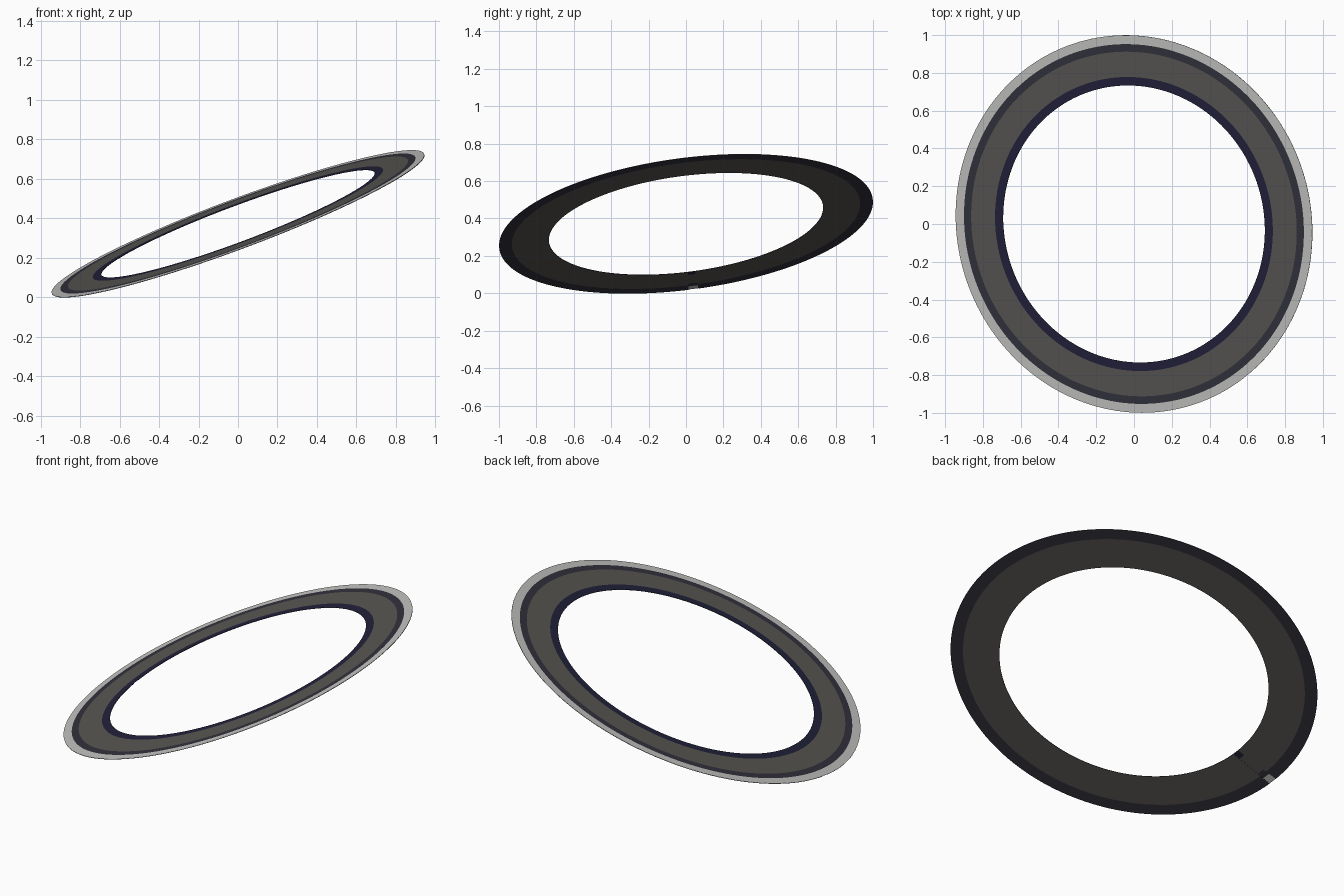
import bpy, bmesh, math
from mathutils import Vector

if "Cube" in bpy.data.objects:
    bpy.data.objects.remove(bpy.data.objects["Cube"])

# Plane of the tilted ring
NORMAL = Vector((-0.348, -0.124, 0.929)).normalized()
ROT = NORMAL.to_track_quat('Z', 'Y')
R = 1.007
CENTRE = Vector((0, 0, 0.372))
SEG = 180


def material(name, srgb):
    m = bpy.data.materials.new(name)
    lin = [((c / 255 + 0.055) / 1.055) ** 2.4 for c in srgb]
    m.diffuse_color = (*lin, 1)
    m.use_nodes = True
    m.node_tree.nodes["Principled BSDF"].inputs["Base Color"].default_value = m.diffuse_color
    return m


LIGHT = material("light grey", (192, 192, 190))
DARK = material("dark slate", (50, 49, 60))
GREY = material("warm grey", (87, 85, 82))
NAVY = material("deep navy", (33, 32, 58))


def band(name, r_in, r_out, z0, z1, mat, gap=0.0):
    """Thin flat annulus, optionally open by a gap (degrees) at the low edge."""
    bm = bmesh.new()
    # direction of the low edge within the ring plane
    low = ROT.inverted() @ Vector((-0.93, 0.04, -0.35))
    a0 = math.atan2(low.y, low.x) + math.radians(gap / 2)
    span = 2 * math.pi - math.radians(gap)
    count = SEG + (1 if gap else 0)
    rows = []
    for i in range(count):
        a = a0 + span * i / SEG
        c, s = math.cos(a), math.sin(a)
        rows.append([bm.verts.new((r * R * c, r * R * s, z)) for r, z in
                     ((r_in, z0), (r_out, z0), (r_out, z1), (r_in, z1))])
    for i in range(SEG):
        p, q = rows[i], rows[(i + 1) % count]
        for k in range(4):
            n = (k + 1) % 4
            bm.faces.new((p[k], p[n], q[n], q[k]))
    if gap:
        bm.faces.new(rows[0])
        bm.faces.new(rows[-1])
    bmesh.ops.recalc_face_normals(bm, faces=bm.faces)
    me = bpy.data.meshes.new(name)
    bm.to_mesh(me)
    bm.free()
    me.materials.append(mat)
    ob = bpy.data.objects.new(name, me)
    bpy.context.collection.objects.link(ob)
    ob.rotation_mode = 'QUATERNION'
    ob.rotation_quaternion = ROT
    ob.location = CENTRE


# Upper face: four concentric bands
band("outer_rim_band", 0.953, 1.0, 0.0, 0.001, LIGHT)
band("outer_dark_band", 0.913, 0.953, 0.0, 0.001, DARK)
band("main_band", 0.779, 0.913, 0.0, 0.001, GREY)
band("inner_navy_band", 0.734, 0.779, 0.0, 0.001, NAVY)

# Underside: two bands with a small opening at the low edge
band("under_outer_band", 0.932, 1.0, -0.002, -0.001, DARK, 3)
band("under_inner_band", 0.734, 0.932, -0.002, -0.001, GREY, 3)
